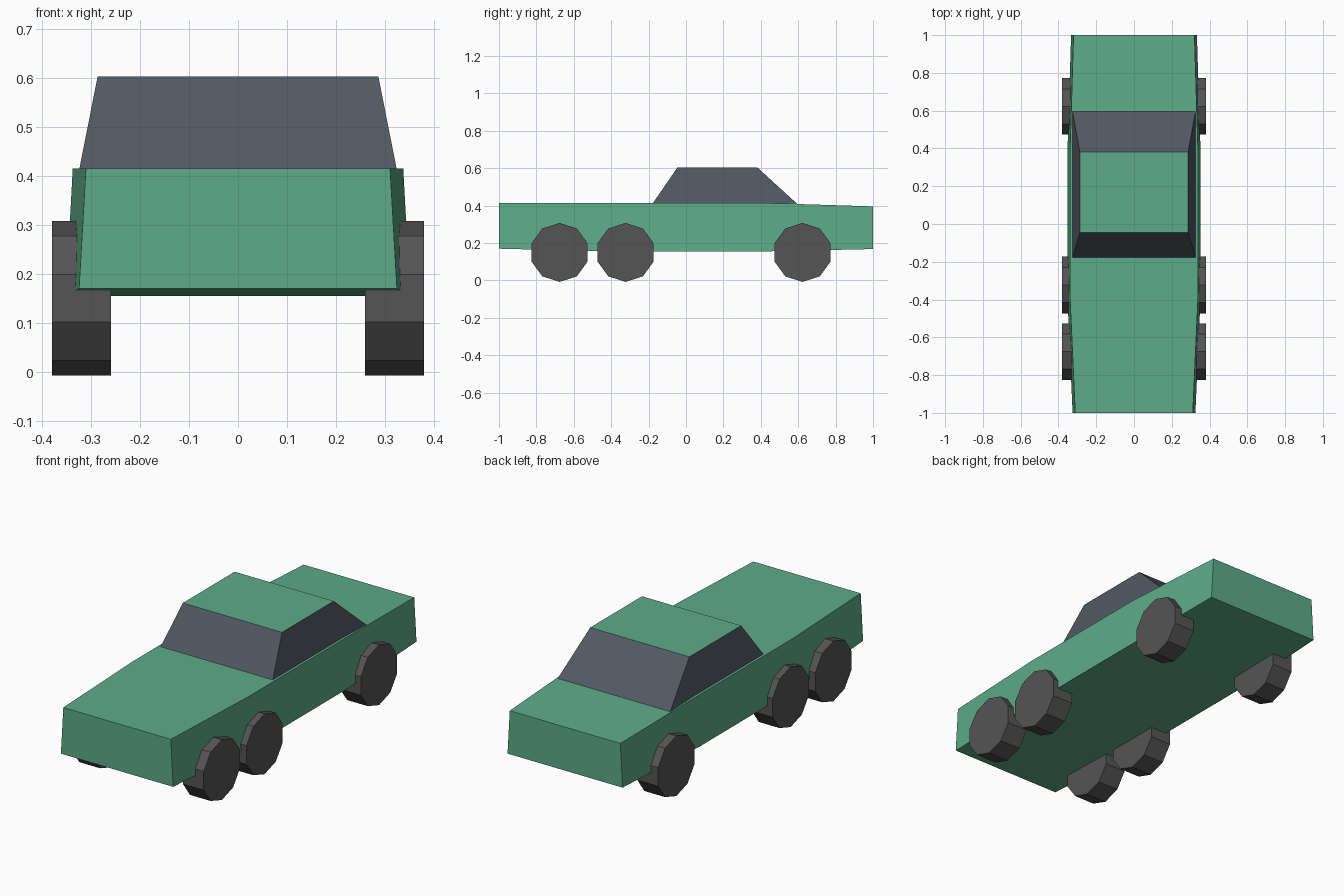
import bpy, bmesh
from math import pi
from mathutils import Matrix

if "Cube" in bpy.data.objects:
    bpy.data.objects.remove(bpy.data.objects["Cube"])


def material(name, rgb):
    m = bpy.data.materials.new(name)
    m.diffuse_color = (*rgb, 1)
    m.use_nodes = True
    m.node_tree.nodes["Principled BSDF"].inputs["Base Color"].default_value = m.diffuse_color
    return m


green = material("green_paint", (0.11, 0.41, 0.245))
glass = material("dark_glass", (0.082, 0.1, 0.122))
rubber = material("rubber", (0.09, 0.09, 0.09))


def finish(name, bm, *mats):
    bmesh.ops.recalc_face_normals(bm, faces=bm.faces[:])
    me = bpy.data.meshes.new(name)
    bm.to_mesh(me)
    bm.free()
    for m in mats:
        me.materials.append(m)
    ob = bpy.data.objects.new(name, me)
    bpy.context.collection.objects.link(ob)
    return ob


def loft(rings):
    """Skin a list of four-point rings and cap both ends."""
    bm = bmesh.new()
    rings = [[bm.verts.new(p) for p in r] for r in rings]
    for a, b in zip(rings, rings[1:]):
        for i in range(4):
            j = (i + 1) % 4
            bm.faces.new((a[i], a[j], b[j], b[i]))
    bm.faces.new(rings[0])
    bm.faces.new(rings[-1])
    return bm


# Body: cross-sections along y (y, top half width, bottom half width, bottom z, top z)
sections = [(-1, 0.311, 0.325, 0.17, 0.415),
            (-0.4, 0.338, 0.352, 0.155, 0.415),
            (0.4, 0.338, 0.352, 0.155, 0.415),
            (1, 0.32, 0.333, 0.168, 0.396)]
finish("body", loft([[(-b, y, z0), (b, y, z0), (t, y, z1), (-t, y, z1)]
                     for y, t, b, z0, z1 in sections]), green)

# Cabin: tapered glasshouse with painted roof face
levels = [(0.327, -0.185, 0.603, 0.402), (0.287, -0.046, 0.382, 0.604)]
bm = loft([[(-w, y0, z), (w, y0, z), (w, y1, z), (-w, y1, z)]
           for w, y0, y1, z in levels])
bm.normal_update()
for f in bm.faces:
    if f.calc_center_median().z > 0.6:
        f.material_index = 1
finish("cabin", bm, glass, green)

# Wheels: ten-sided discs, two axles in front and one at the rear
for axle, y in (("front", -0.676), ("middle", -0.323), ("rear", 0.623)):
    for side, s in (("left", -1), ("right", 1)):
        bm = bmesh.new()
        bmesh.ops.create_cone(bm, cap_ends=True, segments=10, radius1=0.1577,
                              radius2=0.1577, depth=0.12)
        # start with a corner on the y axis so the flat side rests on the ground
        bmesh.ops.rotate(bm, verts=bm.verts, matrix=Matrix.Rotation(pi / 2, 3, 'Z'))
        bmesh.ops.rotate(bm, verts=bm.verts, matrix=Matrix.Rotation(pi / 2, 3, 'Y'))
        bmesh.ops.translate(bm, verts=bm.verts, vec=(s * 0.32, y, 0.15))
        finish(f"{axle}_{side}_wheel", bm, rubber)
